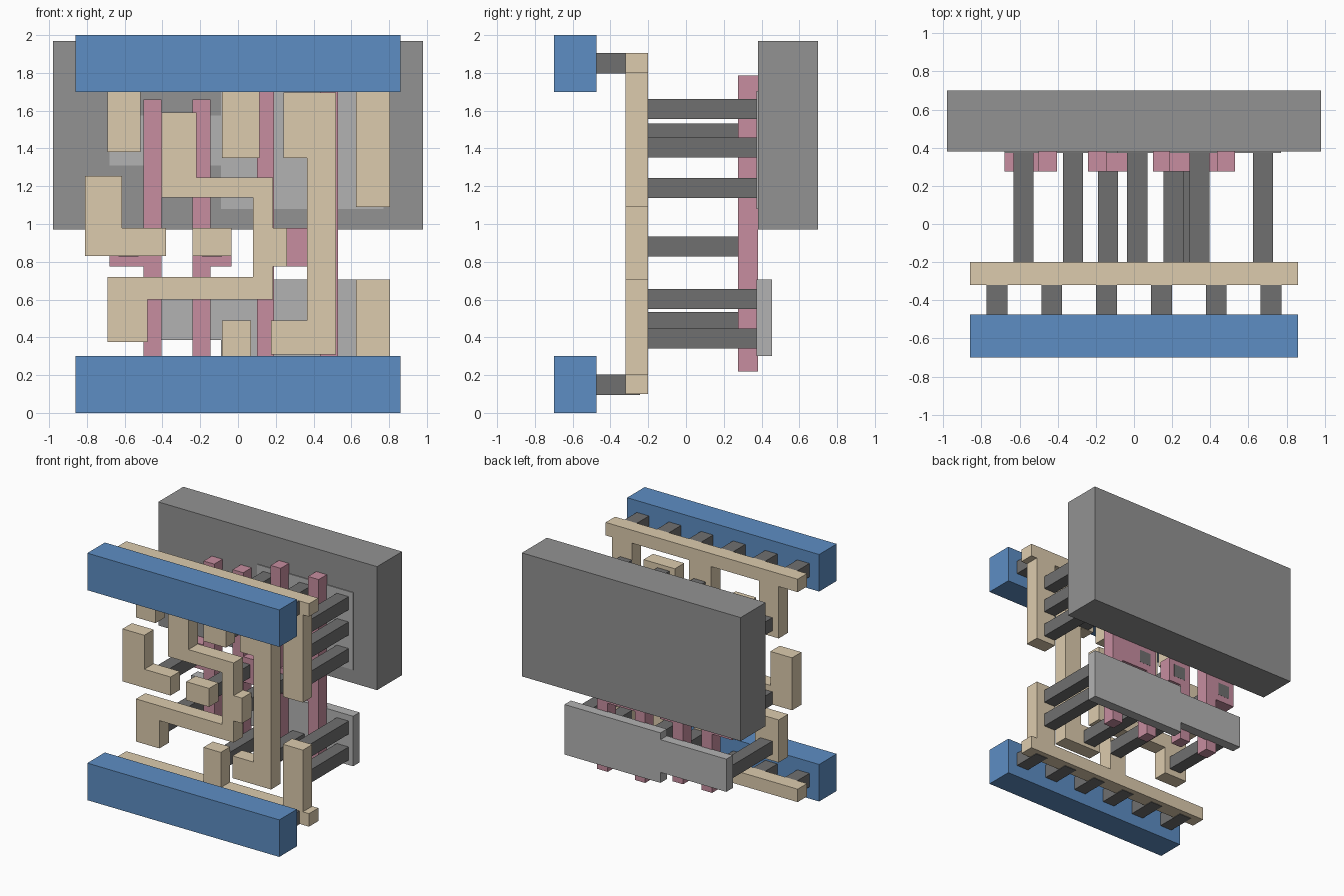
import bpy, bmesh


def material(name, rgb):
    m = bpy.data.materials.new(name)
    m.diffuse_color = (*rgb, 1)
    return m


TAN = material("tan", (0.72, 0.60, 0.42))
PINK = material("pink", (0.57, 0.27, 0.35))
BLUE = material("blue", (0.11, 0.27, 0.55))
DARK = material("dark_grey", (0.16, 0.16, 0.16))
MID = material("mid_grey", (0.29, 0.29, 0.29))
LIGHT = material("light_grey", (0.45, 0.45, 0.45))


def slab(name, outline, y0, y1, mat):
    """Extrude an (x, z) outline from y0 back to y1."""
    bm = bmesh.new()
    face = bm.faces.new([bm.verts.new((x, y0, z)) for x, z in outline])
    ext = bmesh.ops.extrude_face_region(bm, geom=[face])
    moved = [v for v in ext["geom"] if isinstance(v, bmesh.types.BMVert)]
    bmesh.ops.translate(bm, verts=moved, vec=(0, y1 - y0, 0))
    bmesh.ops.recalc_face_normals(bm, faces=bm.faces)
    mesh = bpy.data.meshes.new(name)
    bm.to_mesh(mesh)
    bm.free()
    mesh.materials.append(mat)
    ob = bpy.data.objects.new(name, mesh)
    bpy.context.collection.objects.link(ob)
    return ob


def rect(x0, x1, z0, z1):
    return [(x0, z0), (x1, z0), (x1, z1), (x0, z1)]


def square(x, z, r=0.053):
    return rect(x - r, x + r, z - r, z + r)


def comb(z_in, z_out, tabs):
    """Rail outline with tabs (x0, x1, z) growing from its inner edge."""
    pts = [(-0.86, z_out), (-0.86, z_in)]
    for x0, x1, z in tabs:
        pts += [(x0, z_in), (x0, z), (x1, z), (x1, z_in)]
    return pts + [(0.86, z_in), (0.86, z_out)]


# Rear well block
slab("well_block", rect(-0.98, 0.98, 0.97, 1.97), 0.38, 0.70, MID)

# Stepped plates: upper one sunk into the well, lower one exposed
for name, a0, a1, b0, b1 in (("upper_plate", 1.31, 1.575, 1.08, 1.705),
                             ("lower_plate", 0.385, 0.65, 0.30, 0.705)):
    s = -0.09
    slab(name, [(-0.68, a0), (s, a0), (s, b0), (0.77, b0),
                (0.77, b1), (s, b1), (s, a1), (-0.68, a1)], 0.373, 0.455, LIGHT)

# Pink gate bars with contact pads at mid height
slab("gate_left", [(-0.50, 0.30), (-0.405, 0.30), (-0.405, 1.66), (-0.50, 1.66),
                   (-0.50, 0.98), (-0.68, 0.98), (-0.68, 0.775), (-0.50, 0.775)],
     0.275, 0.38, PINK)
slab("gate_middle", [(-0.24, 0.30), (-0.145, 0.30), (-0.145, 0.775), (-0.035, 0.775),
                     (-0.035, 0.98), (-0.145, 0.98), (-0.145, 1.66), (-0.24, 1.66)],
     0.275, 0.38, PINK)
slab("gate_right_pair", [(0.10, 0.22), (0.19, 0.22), (0.19, 0.775), (0.435, 0.775),
                         (0.435, 0.22), (0.53, 0.22), (0.53, 1.785), (0.435, 1.785),
                         (0.435, 0.98), (0.19, 0.98), (0.19, 1.785), (0.10, 1.785)],
     0.275, 0.38, PINK)

# Tan wiring: rails with tabs
LI = (-0.32, -0.20, TAN)
slab("upper_rail", comb(1.80, 1.905, [(-0.69, -0.515, 1.38), (-0.085, 0.115, 1.35),
                                      (0.625, 0.805, 1.09)]), *LI)
slab("lower_rail", comb(0.205, 0.10, [(-0.085, 0.07, 0.49), (0.625, 0.805, 0.705)]), *LI)

# Tan wiring: separate traces
slab("left_trace", [(-0.81, 0.83), (-0.38, 0.83), (-0.38, 0.98), (-0.615, 0.98),
                    (-0.615, 1.255), (-0.81, 1.255)], *LI)
slab("small_trace", rect(-0.24, -0.035, 0.83, 0.98), *LI)
slab("winding_trace", [(-0.405, 1.14), (0.08, 1.14), (0.08, 0.72), (-0.69, 0.72),
                       (-0.69, 0.375), (-0.48, 0.375), (-0.48, 0.60), (0.185, 0.60),
                       (0.185, 0.775), (0.26, 0.775), (0.26, 0.98), (0.185, 0.98),
                       (0.185, 1.245), (-0.22, 1.245), (-0.22, 1.59), (-0.405, 1.59)], *LI)
slab("right_trace", [(0.175, 0.31), (0.52, 0.31), (0.52, 1.695), (0.24, 1.695),
                     (0.24, 1.35), (0.365, 1.35), (0.365, 0.49), (0.175, 0.49)], *LI)

# Dark posts joining the wiring to plates and gates
posts = [(-0.58, 1.48), (-0.32, 1.48), (0.017, 1.405), (0.017, 1.61),
         (0.343, 1.405), (0.343, 1.61), (0.677, 1.19), (0.677, 1.405), (0.677, 1.61),
         (-0.58, 0.48), (0.017, 0.393), (0.28, 0.393), (0.677, 0.393), (0.677, 0.603),
         (-0.58, 0.88), (-0.137, 0.88), (0.207, 0.88)]
for x, z in posts:
    slab("contact_post", square(x, z), -0.20, 0.381, DARK)

# Blue power bars and the short pegs behind them
for label, z in (("lower", 0.15), ("upper", 1.85)):
    slab(label + "_power_bar", rect(-0.86, 0.86, z - 0.15, z + 0.15), -0.70, -0.475, BLUE)
    for i in range(6):
        slab(label + "_rail_peg", square((i - 2.5) * 0.2875, z, 0.0545), -0.475, -0.243, DARK)
